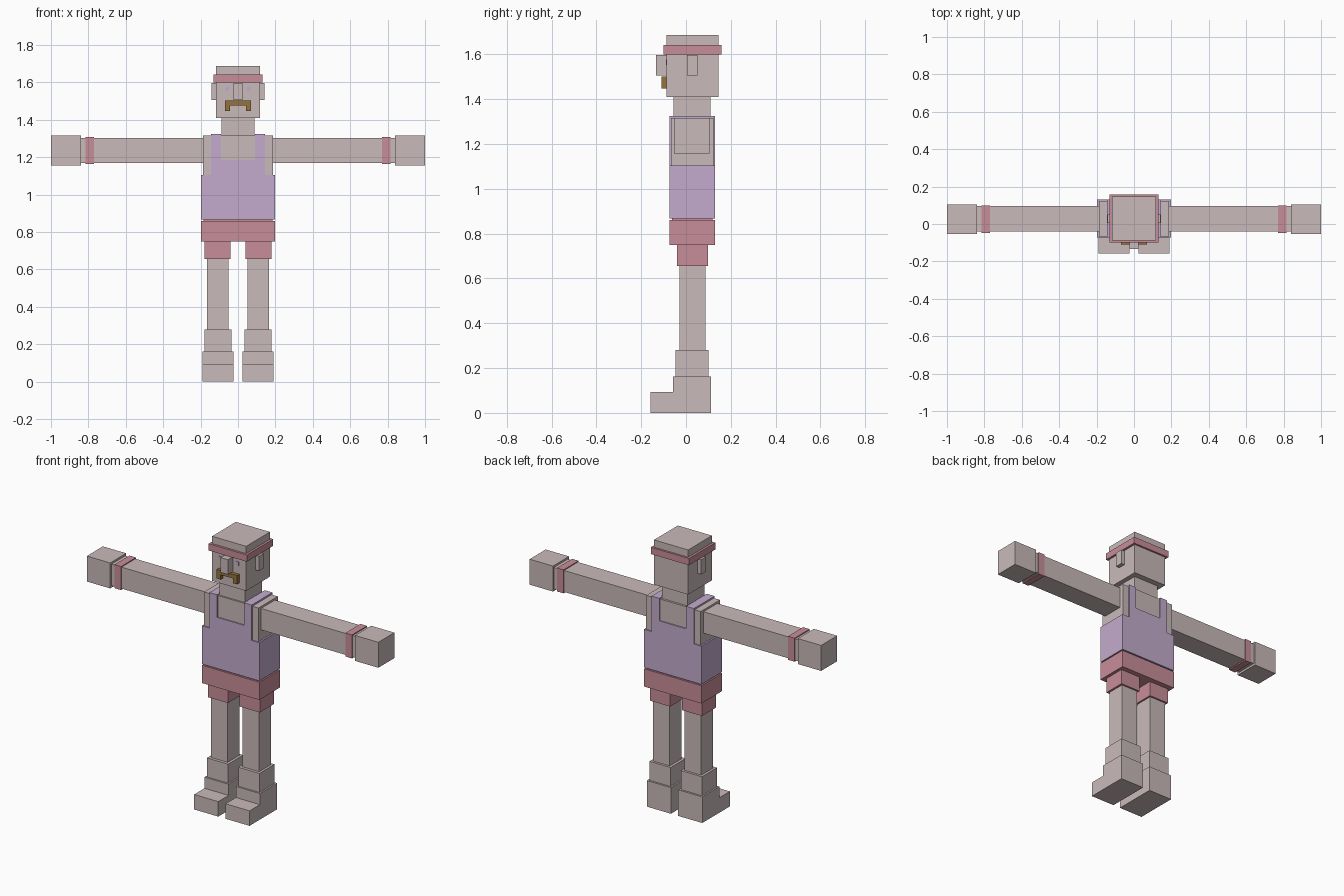
import bpy
import bmesh


def colour(name, rgb):
    m = bpy.data.materials.new(name)
    m.diffuse_color = (*rgb, 1)
    return m


skin = colour("skin", (0.59, 0.49, 0.49))
lavender = colour("lavender", (0.55, 0.41, 0.61))
rose = colour("rose", (0.58, 0.27, 0.32))
brown = colour("brown", (0.30, 0.17, 0.045))


def extrude(name, mat, axis, profile, lo, hi):
    """Extrude a closed 2D profile along x (y,z points) or y (x,z points)."""
    bm = bmesh.new()

    def place(p, d):
        return (d, p[0], p[1]) if axis == "x" else (p[0], d, p[1])

    a = [bm.verts.new(place(p, lo)) for p in profile]
    b = [bm.verts.new(place(p, hi)) for p in profile]
    bm.faces.new(a)
    bm.faces.new(b[::-1])
    n = len(profile)
    for i in range(n):
        j = (i + 1) % n
        bm.faces.new((a[i], b[i], b[j], a[j]))
    bmesh.ops.recalc_face_normals(bm, faces=bm.faces)
    me = bpy.data.meshes.new(name)
    bm.to_mesh(me)
    bm.free()
    me.materials.append(mat)
    ob = bpy.data.objects.new(name, me)
    bpy.context.collection.objects.link(ob)
    return ob


def box(name, mat, x, y, z):
    profile = [(y[0], z[0]), (y[1], z[0]), (y[1], z[1]), (y[0], z[1])]
    return extrude(name, mat, "x", profile, x[0], x[1])


def mirror(ob):
    ob.modifiers.new("mirror", "MIRROR").use_axis[0] = True


def pair(*args):
    mirror(box(*args))


# Head, headband and neck
box("head", skin, (-0.117, 0.117), (-0.087, 0.146), (1.41, 1.687))
box("headband", rose, (-0.131, 0.131), (-0.10, 0.158), (1.60, 1.642))
box("neck", skin, (-0.087, 0.087), (-0.056, 0.11), (1.31, 1.41))

# Face
pair("ear", skin, (0.11, 0.141), (0.005, 0.052), (1.505, 1.597))
box("nose", skin, (-0.025, 0.025), (-0.134, -0.08), (1.505, 1.597))
pair("eye", lavender, (0.047, 0.068), (-0.09, -0.085), (1.553, 1.577))
extrude("moustache", brown, "y",
        [(-0.07, 1.447), (-0.042, 1.447), (-0.042, 1.476), (0.042, 1.476),
         (0.042, 1.447), (0.07, 1.447), (0.07, 1.502), (-0.07, 1.502)],
        -0.11, -0.08)

# Vest with shoulder straps, and the bare chest between them
body_y = (-0.073, 0.13)
extrude("vest", lavender, "y",
        [(-0.197, 0.868), (0.197, 0.868), (0.197, 1.105), (0.145, 1.105),
         (0.145, 1.325), (0.092, 1.325), (0.092, 1.185), (-0.092, 1.185),
         (-0.092, 1.325), (-0.145, 1.325), (-0.145, 1.105), (-0.197, 1.105)],
        *body_y)
box("chest", skin, (-0.092, 0.092), (-0.066, 0.123), (1.18, 1.318))
pair("shoulder", skin, (0.14, 0.187), (-0.066, 0.123), (1.10, 1.315))

# Arms
pair("arm", skin, (0.18, 0.845), (-0.041, 0.095), (1.17, 1.303))
pair("wristband", rose, (0.77, 0.815), (-0.047, 0.10), (1.163, 1.309))
pair("hand", skin, (0.84, 1.0), (-0.053, 0.104), (1.157, 1.315))

# Shorts
box("waist", rose, (-0.185, 0.185), (-0.062, 0.119), (0.85, 0.875))
box("shorts", rose, (-0.197, 0.197), body_y, (0.75, 0.86))
pair("shorts_leg", rose, (0.04, 0.178), (-0.041, 0.098), (0.655, 0.755))

# Legs and feet
pair("leg", skin, (0.051, 0.165), (-0.029, 0.087), (0.27, 0.66))
pair("sock", skin, (0.035, 0.18), (-0.047, 0.101), (0.155, 0.28))
mirror(extrude("foot", skin, "x",
               [(-0.158, 0), (0.112, 0), (0.112, 0.162), (-0.057, 0.162),
                (-0.057, 0.093), (-0.158, 0.093)], 0.025, 0.19))
